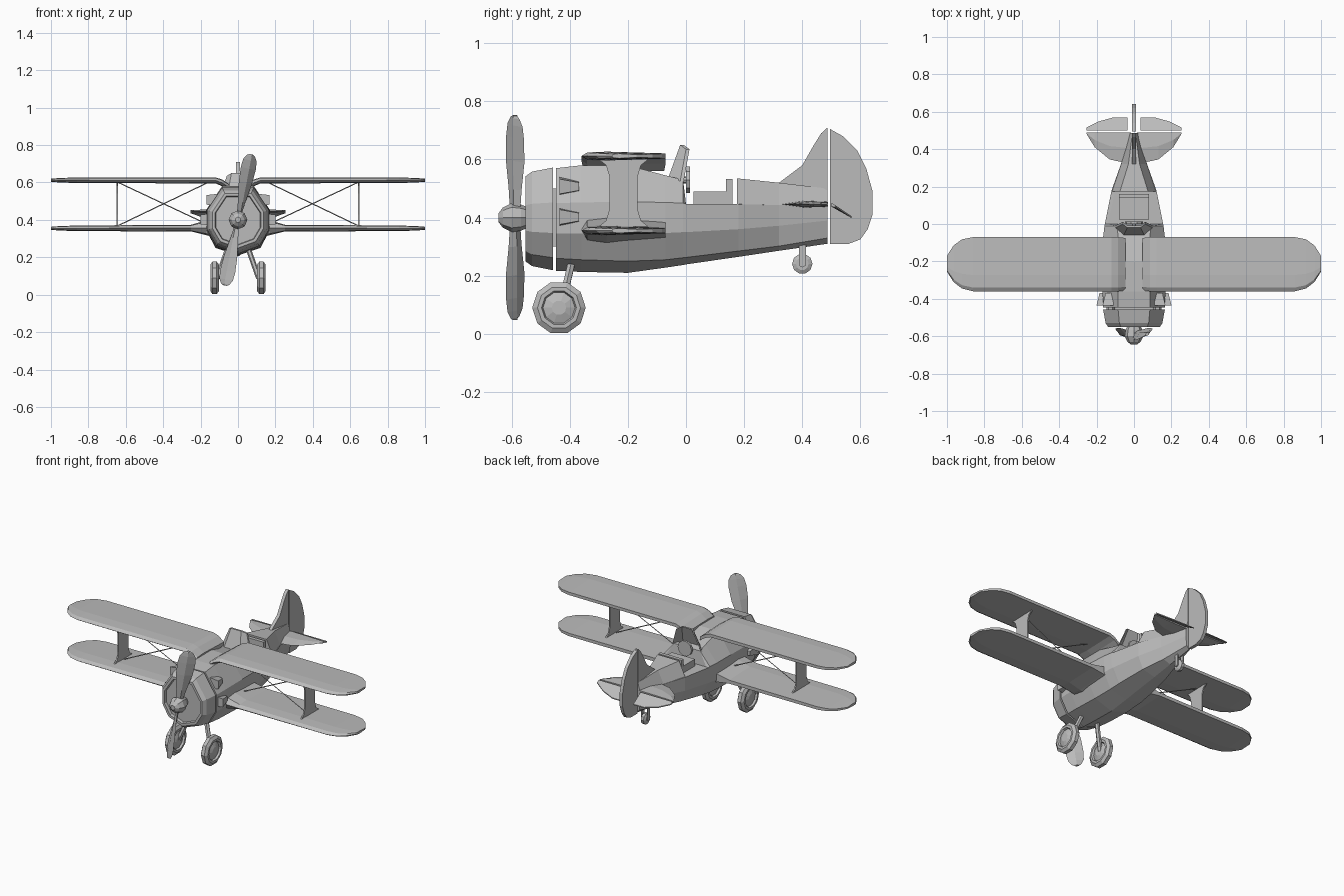
import bpy, bmesh, math
from mathutils import Vector, Matrix

grey = bpy.data.materials.new("plain_grey")
grey.diffuse_color = (0.5, 0.5, 0.5, 1)


def build(name, verts, faces):
    bm = bmesh.new()
    vs = [bm.verts.new(v) for v in verts]
    for f in faces:
        bm.faces.new([vs[i] for i in f])
    bmesh.ops.recalc_face_normals(bm, faces=bm.faces)
    me = bpy.data.meshes.new(name)
    bm.to_mesh(me)
    bm.free()
    me.materials.append(grey)
    ob = bpy.data.objects.new(name, me)
    bpy.context.collection.objects.link(ob)
    return ob


def loft(name, rings):
    n, m = len(rings[0]), len(rings)
    faces = [(k*n+i, k*n+(i+1) % n, (k+1)*n+(i+1) % n, (k+1)*n+i)
             for k in range(m-1) for i in range(n)]
    faces += [tuple(range(n)), tuple(range((m-1)*n, m*n))]
    return build(name, [p for r in rings for p in r], faces)


def lathe(name, start, axis, profile, n=10):
    # profile: (distance along axis, radius)
    axis = Vector(axis).normalized()
    ref = Vector((0, 0, 1)) if abs(axis.z) < 0.9 else Vector((0, 1, 0))
    u = axis.cross(ref).normalized()
    w = axis.cross(u)
    return loft(name, [[Vector(start) + axis*d + r*(u*math.cos(a) + w*math.sin(a))
                        for a in [2*math.pi*i/n for i in range(n)]] for d, r in profile])


def rod(name, p, q, r, n=6):
    d = Vector(q) - Vector(p)
    return lathe(name, p, d, [(0, r), (d.length, r)], n)


def plate(name, yz, x0, x1):
    return loft(name, [[(x, y, z) for y, z in yz] for x in (x0, x1)])


def box(name, x0, x1, y0, y1, z0, z1):
    return plate(name, [(y0, z0), (y1, z0), (y1, z1), (y0, z1)], x0, x1)


def section(y, half, low):
    # mirrored fuselage cross-section closed by one keel point
    return ([(x, y, z) for x, z in half] + [(0, y, low)] +
            [(-x, y, z) for x, z in reversed(half)])


# Fuselage
loft("fuselage", [
    section(-.447, [(.085, .57), (.165, .45), (.165, .345), (.115, .26)], .217),
    section(-.36, [(.085, .58), (.168, .452), (.168, .345), (.12, .255)], .213),
    section(-.2, [(.085, .58), (.17, .455), (.17, .345), (.12, .25)], .21),
    section(-.07, [(.085, .545), (.165, .452), (.163, .347), (.115, .255)], .228),
    section(-.01, [(.09, .53), (.158, .45), (.156, .35), (.11, .262)], .237),
    section(.0, [(.14, .447), (.156, .447), (.154, .35), (.11, .263)], .239),
    section(.18, [(.1, .447), (.12, .446), (.118, .36), (.085, .285)], .265),
    section(.32, [(.04, .445), (.07, .443), (.07, .372), (.05, .302)], .286),
    section(.487, [(.015, .445), (.025, .441), (.025, .39), (.018, .33)], .31)])

# Engine cowl: scaled copies of the nose section
nose = [(.085, .175), (.165, .055), (.165, -.05), (.115, -.135)]
loft("engine_cowl", [section(y, [(x*s, .397+z*s) for x, z in nose], .397-.178*s)
                     for y, s in [(-.458, 1), (-.53, .92), (-.552, .83),
                                  (-.552, .74), (-.535, .72)]])
box("cowl_core", -.1, .1, -.47, -.44, .3, .5)

# Headrest fairing behind the cockpit
loft("headrest_fairing", [[(-b, y, .44), (-t, y, z), (t, y, z), (b, y, .44)]
     for y, b, t, z in [(.175, .12, .075, .535), (.32, .07, .03, .52), (.487, .024, .008, .5)]])

# Fin and rudder
plate("tail_fin", [(.31, .46), (.32, .52), (.40, .58), (.44, .65), (.465, .69), (.487, .71),
                   (.487, .44)], -.01, .01)
plate("rudder", [(.495, .705), (.54, .68), (.59, .63), (.62, .57), (.642, .49), (.642, .41),
                 (.625, .36), (.60, .325), (.56, .31), (.495, .31)], -.01, .01)

# Seat, control wheel, windscreen
box("seat_cushion", -.08, .08, .025, .14, .44, .49)
box("seat_back", -.08, .08, .138, .16, .44, .533)
lathe("control_wheel", (0, 0, .53), (0, 1, 0),
      [(.014, .032), (.014, .048), (0, .048), (0, .032), (.008, .03)], 10)
lathe("control_hub", (0, -.01, .53), (0, 1, 0), [(0, .012), (.02, .012)], 8)
loft("windscreen", [[(x, y + dy, z) for dy in (0, .012) for x, y, z in
                     ([b, t] if dy == 0 else [t, b])]
     for b, t in [((-.1, -.02, .525), (-.06, .0, .635)), ((-.055, -.06, .54), (-.035, -.02, .65)),
                  ((.055, -.06, .54), (.035, -.02, .65)), ((.1, -.02, .525), (.06, .0, .635))]])

# Spinner and propeller blades
lathe("spinner", (0, -.645, .4), (0, 1, 0),
      [(0, .015), (.015, .035), (.045, .05), (.078, .045), (.11, .03)], 8)
for i in range(2):
    turn = Matrix.Rotation(math.radians(11.3) + i*math.pi, 4, 'Y')
    rings = []
    for r, c, pitch in [(.03, .022, 55), (.1, .03, 48), (.2, .048, 42), (.28, .051, 37),
                        (.325, .045, 35), (.35, .027, 34), (.358, .012, 34)]:
        a = math.radians(pitch)
        ring = []
        for u, v in [(-c, 0), (0, .009), (c, 0), (0, -.009)]:
            p = Vector((u*math.cos(a) - v*math.sin(a), u*math.sin(a) + v*math.cos(a), r))
            ring.append(turn @ p + Vector((0, -.588, .4)))
        rings.append(ring)
    loft("propeller_blade", rings)


def wing(name, s, stations):
    # stations: x, front y, rear y, centre z, half thickness
    loft(name, [[(s*x, a, z), (s*x, a+.02*(b-a)/.29, z+t*.8), (s*x, a+.3*(b-a), z+t),
                 (s*x, b, z+t*.6), (s*x, b, z-t*.6), (s*x, a+.3*(b-a), z-t),
                 (s*x, a+.02*(b-a)/.29, z-t*.8)] for x, a, b, z, t in stations])


def tip(z):
    return [(.86, -.36, -.07, z, .015), (.92, -.345, -.082, z, .013),
            (.965, -.31, -.115, z, .011), (1.0, -.255, -.17, z, .008)]


for s, side in ((1, "right"), (-1, "left")):
    # Wings
    wing(side + "_upper_wing", s, [(.045, -.355, -.075, .572, .018), (.085, -.36, -.07, .598, .018),
                                   (.12, -.36, -.07, .611, .016)] + tip(.612))
    wing(side + "_lower_wing", s, [(.12, -.36, -.07, .358, .052), (.17, -.36, -.07, .358, .04),
                                   (.25, -.36, -.07, .356, .018)] + tip(.355))
    # Wing strut and bracing wires
    half = [(.085, .37), (.06, .39), (.048, .43), (.048, .54), (.06, .58), (.085, .6)]
    plate(side + "_wing_strut", [(-.215+d, z) for d, z in half] +
          [(-.215-d, z) for d, z in reversed(half)], s*.642, s*.65)
    rod(side + "_wire_rising", (s*.15, -.21, .37), (s*.64, -.21, .6), .003, 4)
    rod(side + "_wire_falling", (s*.15, -.22, .605), (s*.64, -.22, .37), .003, 4)

    # Tailplane and drooped elevator
    loft(side + "_tailplane", [[(s*x, y0, .446), (s*x, (y0+.488)/2, .446+t), (s*x, .489, .446+t*.7),
                                (s*x, .489, .446-t*.7), (s*x, (y0+.488)/2, .446-t)]
         for x, y0, t in [(.015, .32, .012), (.06, .33, .011), (.13, .345, .01),
                          (.21, .41, .008), (.255, .484, .005)]])
    loft(side + "_elevator", [[(s*x, .5, .452), (s*x, y, .452-(y-.5)*.68),
                               (s*x, y, .446-(y-.5)*.68), (s*x, .5, .438)]
         for x, y in [(.035, .57), (.11, .57), (.19, .548), (.255, .515)]])

    # Exhaust stubs
    for cx, cz in ((.14, .507), (.172, .402)):
        loft(side + "_exhaust", [[(s*(cx+dx), y, cz+k*dz) for dx, dz in
                                  ((-.03, -1), (w, -.8), (w, .8), (-.03, 1))]
             for y, w, k in ((-.435, .028, .032), (-.368, .012, .017))])

    # Main wheels and legs
    lathe(side + "_tyre", (s*.125-.023, -.437, .09), (1, 0, 0),
          [(.012, .055), (0, .06), (0, .074), (.012, .092), (.034, .092),
           (.046, .074), (.046, .06), (.034, .055)], 10)
    lathe(side + "_wheel_hub", (s*.125-.022, -.437, .09), (1, 0, 0),
          [(0, .025), (.01, .054), (.034, .054), (.044, .025)], 10)
    rod(side + "_landing_leg", (s*.11, -.43, .09), (s*.05, -.39, .26), .014, 6)

# Tail wheel
lathe("tail_tyre", (-.016, .4, .241), (1, 0, 0),
      [(0, .022), (.007, .035), (.025, .035), (.032, .022)], 10)
rod("tail_wheel_axle", (-.022, .4, .241), (.022, .4, .241), .012, 8)
for x in (-.02, .02):
    box("tail_wheel_fork", x-.003, x+.003, .388, .412, .235, .31)
